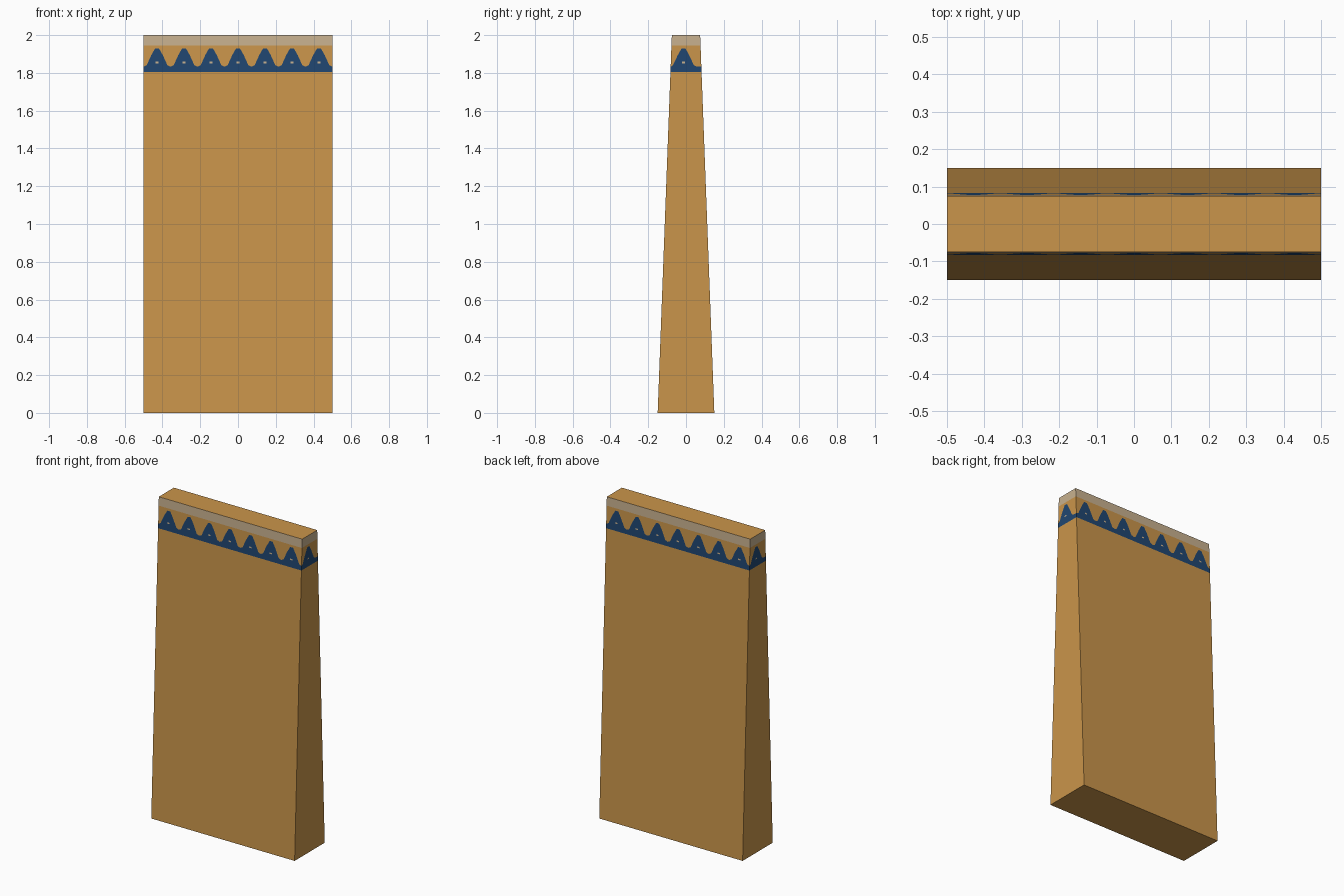
import bpy, bmesh
from mathutils import Vector

if "Cube" in bpy.data.objects:
    bpy.data.objects.remove(bpy.data.objects["Cube"])


def material(name, rgb):
    m = bpy.data.materials.new(name)
    m.diffuse_color = (*rgb, 1)
    m.use_nodes = True
    m.node_tree.nodes["Principled BSDF"].inputs["Base Color"].default_value = m.diffuse_color
    return m


MATS = [material("ochre", (0.591, 0.302, 0.070)),
        material("navy", (0.0144, 0.062, 0.165)),
        material("pale_beige", (0.578, 0.440, 0.275))]
OCHRE, NAVY, BEIGE = range(3)
HALF_X, PERIOD = 0.5, 1 / 7
# one wave of the zigzag trim: offset from the peak, height
WAVE = [(-PERIOD / 2, 1.833), (-0.055, 1.840), (-0.030, 1.895), (-0.010, 1.930),
        (0.010, 1.930), (0.030, 1.895), (0.055, 1.840), (PERIOD / 2, 1.833)]


def depth(z):
    """Half thickness of the tapered slab at a height."""
    return 0.15 - 0.0375 * z


def wide_side(u, z, out=0):
    return Vector((u * HALF_X, -depth(z) - out, z))


def end_side(u, z, out=0):
    return Vector((HALF_X + out, u * depth(z), z))


def turned(side):
    """The same side on the opposite face, turned half round z."""
    def f(u, z, out=0):
        p = side(u, z, out)
        return Vector((-p.x, -p.y, p.z))
    return f


def make_object(name, bm):
    bmesh.ops.remove_doubles(bm, verts=bm.verts, dist=1e-5)
    me = bpy.data.meshes.new(name)
    bm.to_mesh(me)
    bm.free()
    for m in MATS:
        me.materials.append(m)
    ob = bpy.data.objects.new(name, me)
    bpy.context.collection.objects.link(ob)


def quad(bm, pts, mat):
    bm.faces.new([bm.verts.new(p) for p in pts]).material_index = mat


wide_peaks = [(i - 3) * PERIOD / HALF_X for i in range(7)]
# u of peaks and units of u per metre for each side
SIDES = [(wide_side, wide_peaks, 1 / HALF_X), (turned(wide_side), wide_peaks, 1 / HALF_X),
         (end_side, [-0.17], 1 / 0.08), (turned(end_side), [-0.17], 1 / 0.08)]

slab, dots = bmesh.new(), bmesh.new()
for side, peaks, scale in SIDES:
    # zigzag outline across the side, ending at both corners
    line = [(c + o * scale, z) for c in peaks for o, z in WAVE]
    line = [(-1, 1.833)] + [p for p in line if -0.999 < p[0] < 0.999] + [(1, 1.833)]
    # plain wall, navy zigzag, ochre gap and pale top band
    for (u0, z0), (u1, z1) in zip(line, line[1:]):
        if u1 - u0 < 1e-4:
            continue
        rows = [(0, 0), (1.805, 1.805), (z0, z1), (1.945, 1.945), (2, 2)]
        for (a, b), (c, d), m in zip(rows, rows[1:], (OCHRE, NAVY, OCHRE, BEIGE)):
            quad(slab, [side(u0, a), side(u1, b), side(u1, d), side(u0, c)], m)
    # small pale dot in each peak
    for c in peaks:
        w = 0.008 * scale
        quad(dots, [side(c - w, 1.851, 0.001), side(c + w, 1.851, 0.001),
                    side(c + w, 1.859, 0.001), side(c - w, 1.859, 0.001)], BEIGE)

# top and bottom caps
for z, flip in ((2, 1), (0, -1)):
    d = depth(z)
    pts = [(-HALF_X, -d, z), (HALF_X, -d, z), (HALF_X, d, z), (-HALF_X, d, z)]
    quad(slab, pts[::flip], OCHRE)

make_object("tapered_slab", slab)
make_object("trim_dots", dots)
